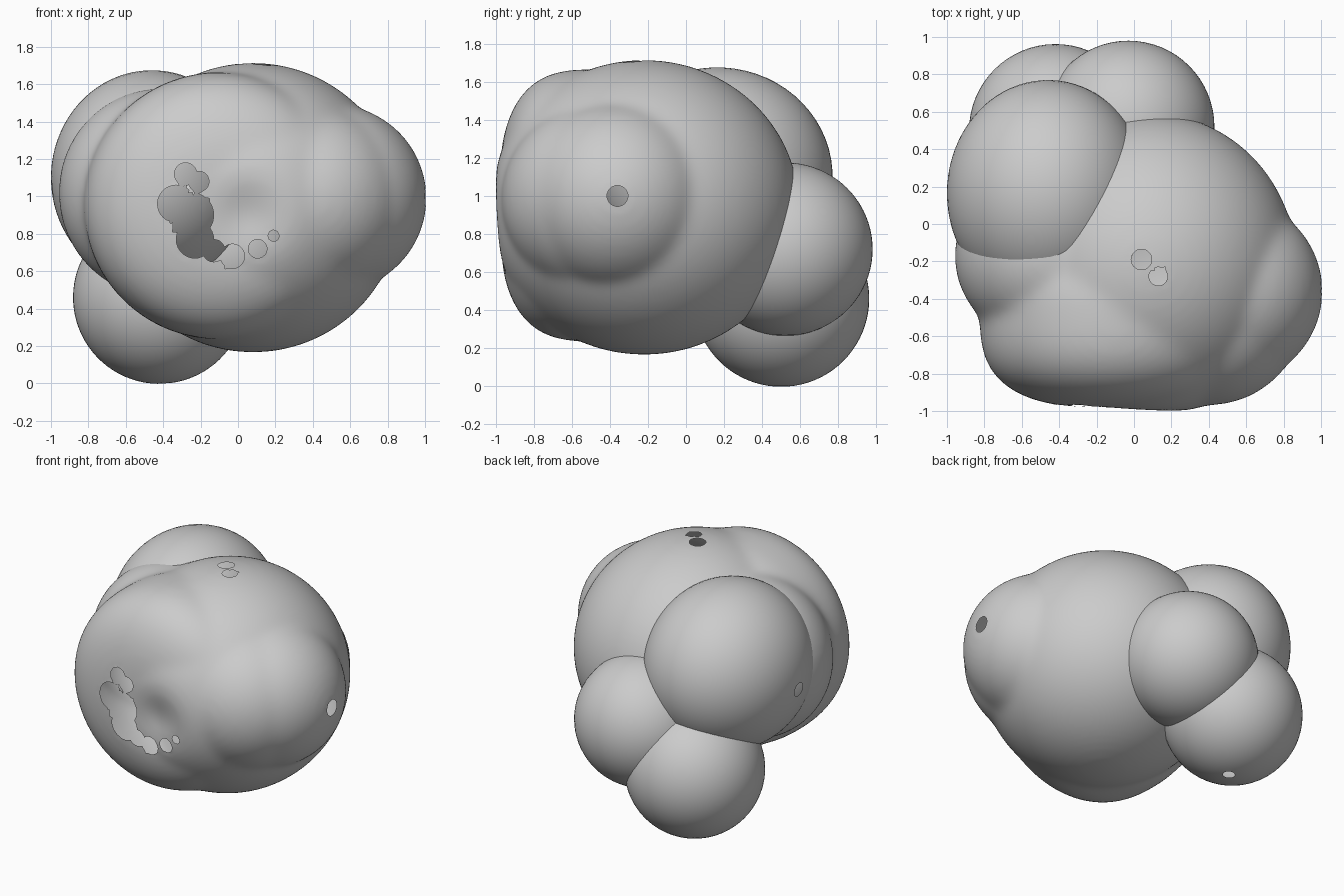
import bpy, bmesh, math
from mathutils import Vector, Matrix

cube = bpy.data.objects.get("Cube")
if cube:
    bpy.data.objects.remove(cube, do_unlink=True)

grey = bpy.data.materials.new("light grey")
grey.use_nodes = True
grey.diffuse_color = (0.6, 0.6, 0.6, 1)
grey.node_tree.nodes["Principled BSDF"].inputs["Base Color"].default_value = (0.6, 0.6, 0.6, 1)


def make_object(name, bm):
    mesh = bpy.data.meshes.new(name)
    for f in bm.faces:
        f.smooth = True
    bm.to_mesh(mesh)
    bm.free()
    mesh.materials.append(grey)
    obj = bpy.data.objects.new(name, mesh)
    bpy.context.collection.objects.link(obj)
    return obj


def lobe(name, centre, size, pole, opening=0.0):
    """Ball whose pole points along a direction, with an optional round opening there."""
    bm = bmesh.new()
    bmesh.ops.create_uvsphere(bm, u_segments=64, v_segments=40, radius=1)
    if opening:
        level = math.sqrt(1 - (opening / size[1]) ** 2)
        bmesh.ops.bisect_plane(bm, geom=bm.verts[:] + bm.edges[:] + bm.faces[:],
                               plane_co=(0, 0, level), plane_no=(0, 0, 1), clear_outer=True)
    turn = Vector((0, 0, 1)).rotation_difference(Vector(pole)).to_matrix().to_4x4()
    bm.transform(Matrix.Translation(centre) @ Matrix.Diagonal((*size, 1)) @ turn)
    return make_object(name, bm)


# Main body: overlapping balls fused into one soft skin (centre, size, bluntness along y)
BODY = [((0.08, -0.22, 0.94), (0.79, 0.815, 0.775), 2),      # core
        ((-0.10, -0.50, 0.95), (0.725, 0.485, 0.715), 2.8),  # blunt front swelling
        ((0.40, -0.455, 0.98), (0.515, 0.515, 0.51), 2),     # front corner swelling
        ((0.50, -0.36, 0.99), (0.51, 0.505, 0.505), 2),      # side swelling
        ((-0.41, -0.17, 1.02), (0.55, 0.50, 0.56), 2)]       # opposite side swelling
bm = bmesh.new()
for centre, size, p in BODY:
    ball = bmesh.ops.create_icosphere(bm, subdivisions=5, radius=1)["verts"]
    for v in ball:
        v.co /= (math.hypot(v.co.x, v.co.z) ** p + abs(v.co.y) ** p) ** (1 / p)
    bmesh.ops.transform(bm, verts=ball,
                        matrix=Matrix.Translation(centre) @ Matrix.Diagonal((*size, 1)))
body = make_object("main_body", bm)
remesh = body.modifiers.new("fuse", 'REMESH')
remesh.mode = 'VOXEL'
remesh.voxel_size = 0.02
soften = body.modifiers.new("soften", 'SMOOTH')
soften.factor = 0.5
soften.iterations = 40
fused = bpy.data.meshes.new_from_object(body.evaluated_get(bpy.context.evaluated_depsgraph_get()))
body.modifiers.clear()

bm = bmesh.new()
bm.from_mesh(fused)

# Shallow dimple in the front
for v in bm.verts:
    if v.co.y < -0.5:
        d2 = (v.co.x - 0.04) ** 2 + (v.co.z - 0.90) ** 2
        v.co.y += 0.07 * math.exp(-d2 / (2 * 0.13 ** 2))

# Openings: (axis, side, u, v, radius), u and v being the other two axes
OPENINGS = [(0, 1, -0.36, 1.0, 0.055),
            (2, 1, 0.04, -0.19, 0.055), (2, 1, 0.13, -0.28, 0.05)]
# Ragged crescent opening in the front
for u, w, r in [(-0.28, 1.12, 0.06), (-0.21, 1.08, 0.055), (-0.33, 0.96, 0.10),
                (-0.25, 0.90, 0.12), (-0.23, 0.77, 0.10), (-0.13, 0.71, 0.06),
                (-0.03, 0.68, 0.065), (0.105, 0.72, 0.05), (0.19, 0.79, 0.03)]:
    OPENINGS.append((1, -1, u, w, r))


def distance(co, hole):
    """Distance from a hole's axis, and the two coordinates across that axis."""
    axis, side, u, w, r = hole
    a, b = [i for i in range(3) if i != axis]
    middle = (0.5, -0.5, 1.2)[axis]
    if (co[axis] - middle) * side < 0:
        return 9, a, b
    return math.hypot(co[a] - u, co[b] - w), a, b


for hole in OPENINGS:                      # round off the rims
    u, w, r = hole[2:]
    for v in bm.verts:
        d, a, b = distance(v.co, hole)
        if abs(d - r) < 0.013:
            v.co[a] = u + (v.co[a] - u) * r / d
            v.co[b] = w + (v.co[b] - w) * r / d
doomed = [f for f in bm.faces
          if any(distance(f.calc_center_median(), h)[0] < h[4] for h in OPENINGS)]
bmesh.ops.delete(bm, geom=doomed, context='FACES')
for f in bm.faces:
    f.smooth = True
    f.material_index = 0
bm.to_mesh(body.data)
bm.free()
bpy.data.meshes.remove(fused)

# Separate balls clustered at the back
lobe("upper_back_lobe", (-0.46, 0.165, 1.10), (0.54, 0.605, 0.575), (-1, -0.05, -0.1), 0.05)
lobe("rear_lobe", (-0.03, 0.52, 0.72), (0.46, 0.46, 0.455), (0, 0, 1))
lobe("lower_back_lobe", (-0.42, 0.50, 0.46), (0.462, 0.462, 0.462), (0.06, 0, -1), 0.04)
